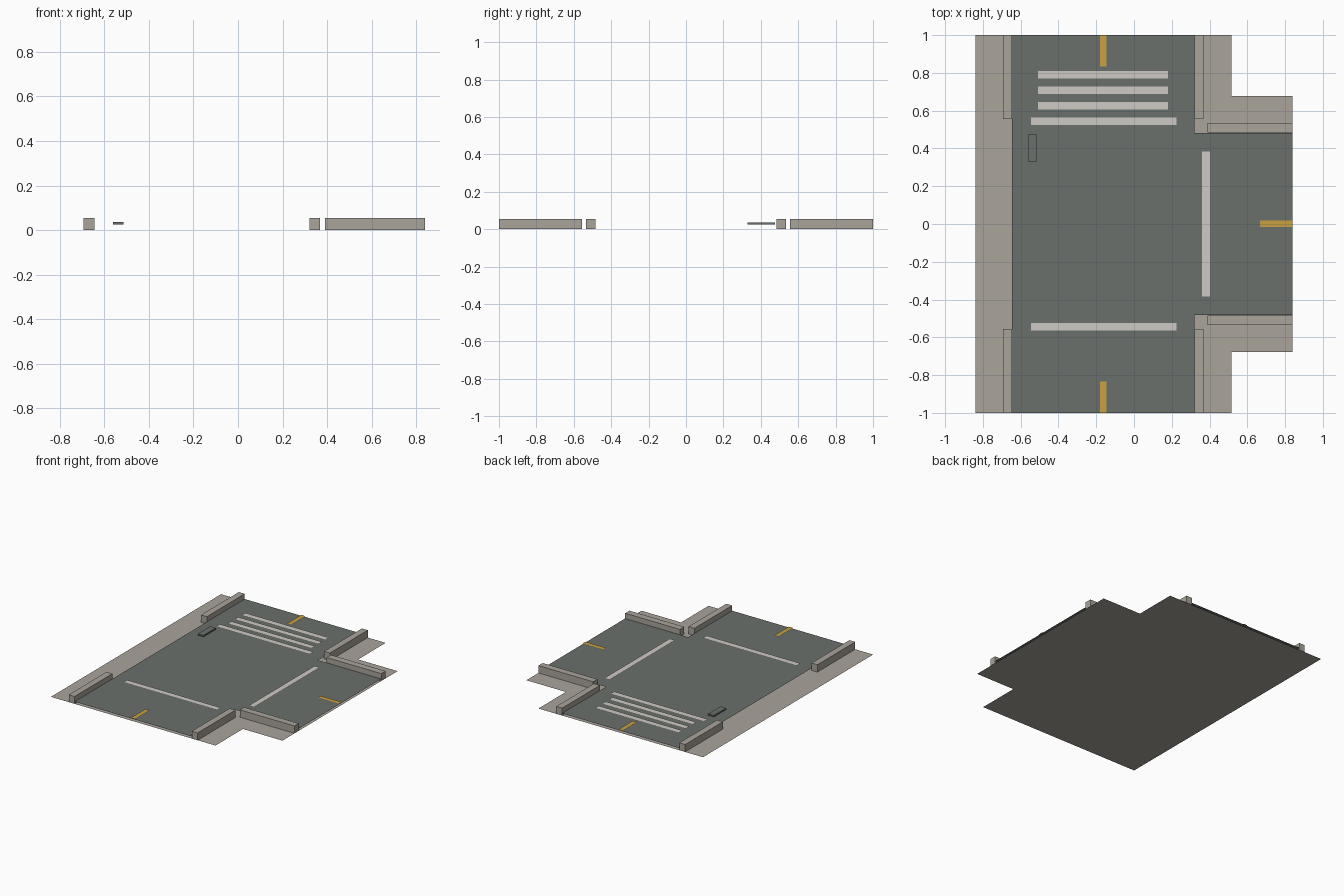
import bpy, bmesh

if "Cube" in bpy.data.objects:
    bpy.data.objects.remove(bpy.data.objects["Cube"])


def material(name, rgb):
    lin = [c / 12.92 if c <= 0.04045 else ((c + 0.055) / 1.055) ** 2.4 for c in rgb]
    m = bpy.data.materials.new(name)
    m.diffuse_color = (*lin, 1)
    m.use_nodes = True
    m.node_tree.nodes["Principled BSDF"].inputs["Base Color"].default_value = m.diffuse_color
    return m


concrete = material("concrete", (0.665, 0.64, 0.605))
asphalt = material("asphalt", (0.415, 0.44, 0.42))
white = material("white_paint", (0.81, 0.79, 0.765))
yellow = material("yellow_paint", (0.79, 0.63, 0.26))


def sheet(name, outline, z, mat, thick=0):
    """Flat polygon, optionally extruded upwards into a block."""
    bm = bmesh.new()
    face = bm.faces.new([bm.verts.new((x, y, z)) for x, y in outline])
    if thick:
        top = bmesh.ops.extrude_face_region(bm, geom=[face])["geom"]
        bmesh.ops.translate(bm, vec=(0, 0, thick),
                            verts=[v for v in top if isinstance(v, bmesh.types.BMVert)])
        bmesh.ops.recalc_face_normals(bm, faces=bm.faces)
    me = bpy.data.meshes.new(name)
    bm.to_mesh(me)
    bm.free()
    me.materials.append(mat)
    ob = bpy.data.objects.new(name, me)
    bpy.context.collection.objects.link(ob)
    return ob


def rect(x0, x1, y0, y1):
    return [(x0, y0), (x1, y0), (x1, y1), (x0, y1)]


def junction(left, stem, right, half):
    """T-shaped outline: a long street with a branch to the right."""
    return [(left, -1), (stem, -1), (stem, -half), (right, -half),
            (right, half), (stem, half), (stem, 1), (left, 1)]


# Ground sheet and road surface
ROAD_Z, PAINT_Z = 0.016, 0.022
sheet("sidewalk", junction(-0.84, 0.515, 0.84, 0.677), 0, concrete)
sheet("road", junction(-0.645, 0.32, 0.84, 0.483), ROAD_Z, asphalt)

# Kerbs, mirrored front to back
for tag, s in (("back", 1), ("front", -1)):
    for side, (x0, x1, y0, y1) in {"left": (-0.693, -0.645, 0.555, 1),
                                   "right": (0.32, 0.368, 0.555, 1),
                                   "branch": (0.39, 0.84, 0.485, 0.535)}.items():
        lo, hi = sorted((s * y0, s * y1))
        sheet(f"kerb_{side}_{tag}", rect(x0, x1, lo, hi), 0, concrete, 0.055)

    # Stop line and centre dash on the main street
    lo, hi = sorted((s * 0.523, s * 0.565))
    sheet(f"stop_line_{tag}", rect(-0.545, 0.225, lo, hi), PAINT_Z, white)
    lo, hi = sorted((s * 0.833, s * 1.0))
    sheet(f"centre_dash_{tag}", rect(-0.18, -0.146, lo, hi), PAINT_Z, yellow)

# Branch road markings
sheet("stop_line_branch", rect(0.36, 0.402, -0.383, 0.385), PAINT_Z, white)
sheet("centre_dash_branch", rect(0.668, 0.84, -0.016, 0.018), PAINT_Z, yellow)

# Crosswalk bars
for i in range(3):
    y = 0.626 + 0.082 * i
    sheet(f"crosswalk_bar_{i + 1}", rect(-0.508, 0.18, y - 0.021, y + 0.021), PAINT_Z, white)

# Drain cover beside the left edge
sheet("drain_cover", rect(-0.562, -0.515, 0.33, 0.475), 0.025, asphalt, 0.011)
